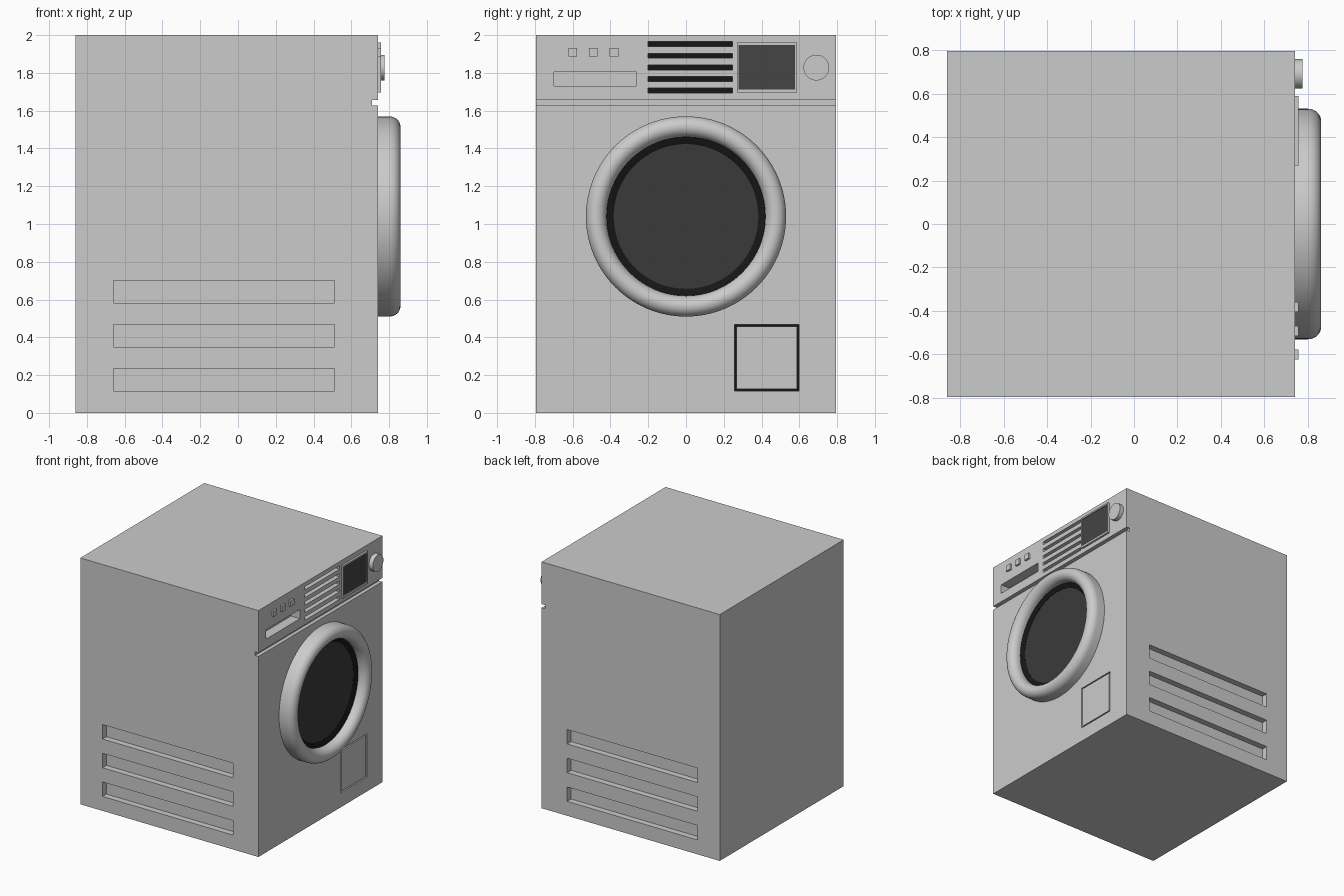
import bpy, bmesh, math

if "Cube" in bpy.data.objects:
    bpy.data.objects.remove(bpy.data.objects["Cube"])

FRONT = 0.74          # x of the machine's door side
DOOR_Z = 1.04


def material(name, v):
    m = bpy.data.materials.new(name)
    m.diffuse_color = (v, v, v, 1)
    m.use_nodes = True
    m.node_tree.nodes["Principled BSDF"].inputs["Base Color"].default_value = m.diffuse_color
    return m


black = material("black_rubber", 0.008)
glass = material("dark_glass", 0.042)
screen_mat = material("screen", 0.058)


def boxes(name, ranges, mat=None):
    """One object from a list of (x0, x1, y0, y1, z0, z1) boxes."""
    bm = bmesh.new()
    for x0, x1, y0, y1, z0, z1 in ranges:
        vs = bmesh.ops.create_cube(bm, size=1)["verts"]
        for v in vs:
            v.co.x = x1 if v.co.x > 0 else x0
            v.co.y = y1 if v.co.y > 0 else y0
            v.co.z = z1 if v.co.z > 0 else z0
    return finish(name, bm, mat)


def finish(name, bm, mat=None):
    me = bpy.data.meshes.new(name)
    bmesh.ops.recalc_face_normals(bm, faces=bm.faces[:])
    bm.to_mesh(me)
    bm.free()
    ob = bpy.data.objects.new(name, me)
    bpy.context.collection.objects.link(ob)
    if mat:
        me.materials.append(mat)
    return ob


def lathe(name, profile, y, z, mat=None, steps=96):
    """Revolve (radius, x) points around an axis along x."""
    bm = bmesh.new()
    vs = [bm.verts.new((x, y + r, z)) for r, x in profile]
    es = [bm.edges.new(p) for p in zip(vs, vs[1:])]
    bmesh.ops.spin(bm, geom=vs + es, cent=(0, y, z), axis=(1, 0, 0),
                   angle=2 * math.pi, steps=steps)
    bmesh.ops.remove_doubles(bm, verts=bm.verts[:], dist=1e-5)
    ob = finish(name, bm, mat)
    bpy.ops.object.select_all(action="DESELECT")
    ob.select_set(True)
    bpy.context.view_layer.objects.active = ob
    bpy.ops.object.shade_smooth_by_angle(angle=math.radians(35))
    return ob


def cut(ob, cutter):
    mod = ob.modifiers.new("cut", "BOOLEAN")
    mod.operation = "DIFFERENCE"
    mod.solver = "EXACT"
    mod.object = cutter
    bpy.context.view_layer.objects.active = ob
    bpy.ops.object.modifier_apply(modifier=mod.name)
    bpy.data.objects.remove(cutter)


# Cabinet with all its recesses
cabinet = boxes("cabinet", [(-0.86, FRONT, -0.795, 0.795, 0, 2)])
out = FRONT + 0.1
slots = [(1.952 - 0.0613 * i) for i in range(5)]
recesses = [
    (0.71, out, -0.9, 0.9, 1.627, 1.657),            # seam under control panel
    (FRONT - 0.08, out, -0.70, -0.262, 1.731, 1.806),  # drawer handle
    (FRONT - 0.03, out, 0.258, 0.597, 0.117, 0.467),   # filter hatch
]
recesses += [(FRONT - 0.04, out, -0.2, 0.245, z - 0.013, z + 0.013) for z in slots]
for z in (0.117, 0.35, 0.583):                         # side grips
    for s in (-1, 1):
        y = sorted((s * 0.745, s * 0.9))
        recesses.append((-0.66, 0.51, y[0], y[1], z, z + 0.117))
cut(cabinet, boxes("recess_cutter", recesses))

# Dark backing of the vent slots and of the hatch gap
boxes("vent_backing", [(FRONT - 0.045, FRONT - 0.038, -0.2, 0.245, z - 0.013, z + 0.013)
                       for z in slots], black)
boxes("hatch_gap", [(FRONT - 0.035, FRONT - 0.025, 0.258, 0.597, 0.117, 0.467)], black)
boxes("filter_hatch", [(FRONT - 0.028, FRONT, 0.268, 0.587, 0.127, 0.457)])

# Rounded door ring
ring = [(0.53, FRONT - 0.005)]
for i in range(17):
    a = math.pi * i / 16
    ring.append((0.475 + 0.055 * math.cos(a), 0.8 + 0.06 * math.sin(a)))
ring.append((0.42, FRONT - 0.005))
lathe("door_ring", ring, 0, DOOR_Z)

# Door seal and glass
lathe("door_seal", [(0.424, 0.785), (0.418, 0.785), (0.383, 0.77), (0.383, 0.742)],
      0, DOOR_Z, black)
lathe("door_glass", [(0.385, 0.745), (0.385, 0.768), (0, 0.768)], 0, DOOR_Z, glass)

# Display
frame = boxes("display_frame", [(FRONT - 0.005, 0.756, 0.27, 0.588, 1.695, 1.96)])
cut(frame, boxes("frame_cutter", [(0.742, 0.8, 0.279, 0.578, 1.713, 1.947)]))
boxes("display_screen", [(0.741, 0.749, 0.279, 0.578, 1.713, 1.947)], screen_mat)

# Buttons and dial
for i, y in enumerate((-0.6, -0.491, -0.381)):
    boxes(f"button_{i + 1}", [(FRONT - 0.005, 0.756, y - 0.023, y + 0.023, 1.886, 1.933)])
lathe("dial", [(0.068, FRONT - 0.005), (0.068, 0.775), (0, 0.775)], 0.69, 1.828, steps=48)
